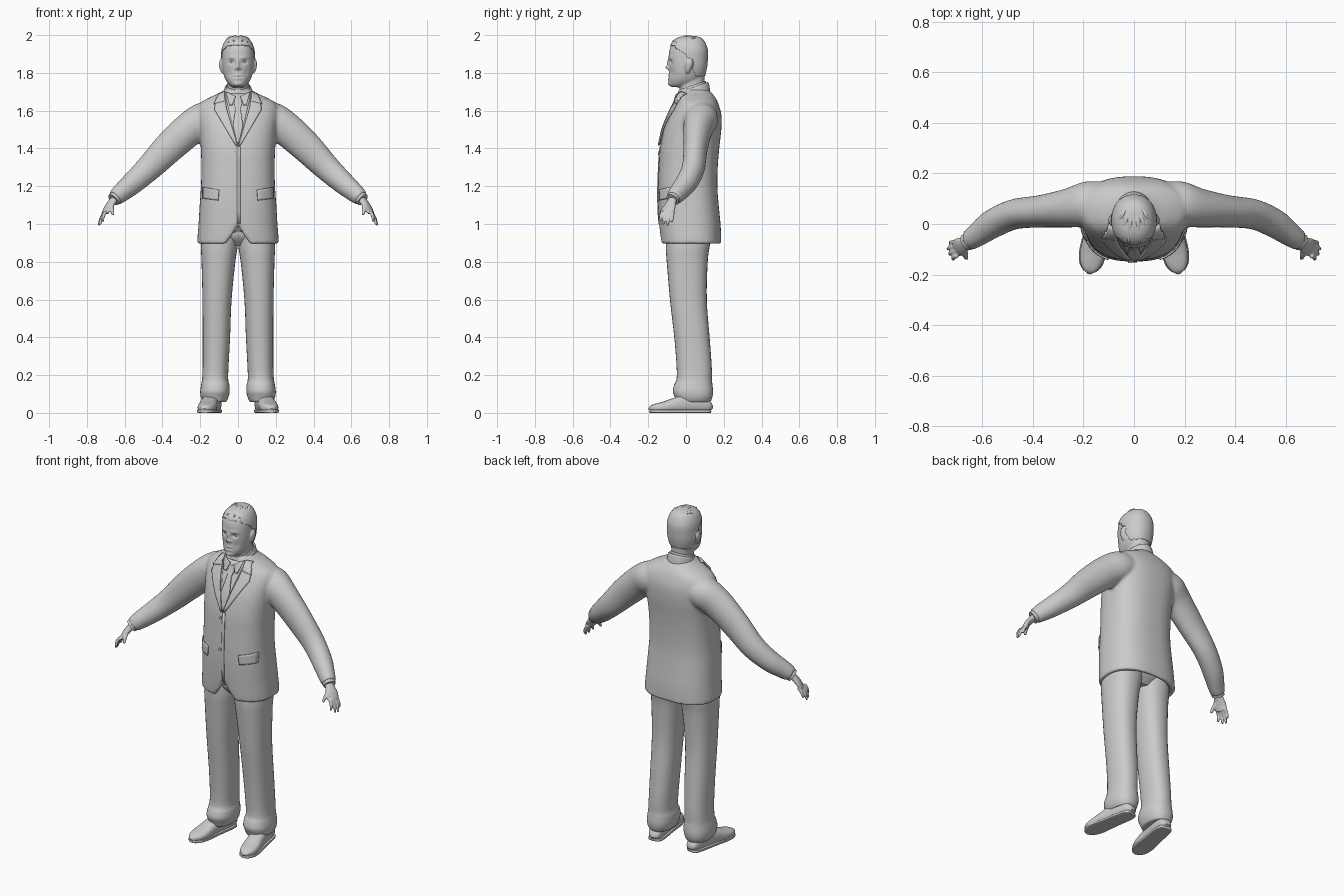
import bpy, bmesh, math
from mathutils import Vector as V
from mathutils.bvhtree import BVHTree

GREY = bpy.data.materials.new("plain grey")
GREY.diffuse_color = (0.6, 0.6, 0.6, 1)


def finish(name, bm, angle=40):
    bmesh.ops.recalc_face_normals(bm, faces=bm.faces)
    me = bpy.data.meshes.new(name)
    bm.to_mesh(me)
    bm.free()
    me.materials.append(GREY)
    ob = bpy.data.objects.new(name, me)
    bpy.context.collection.objects.link(ob)
    bpy.ops.object.select_all(action='DESELECT')
    ob.select_set(True)
    bpy.context.view_layer.objects.active = ob
    bpy.ops.object.shade_smooth_by_angle(angle=math.radians(angle))
    return ob


def fuse(ob, voxel, smooth):
    """Melt overlapping lofts into one smooth skin."""
    bpy.context.view_layer.objects.active = ob
    m = ob.modifiers.new("fuse", 'REMESH')
    m.mode, m.voxel_size, m.use_smooth_shade = 'VOXEL', voxel, True
    s = ob.modifiers.new("soften", 'SMOOTH')
    s.factor, s.iterations = 0.5, smooth
    for n in ("fuse", "soften"):
        bpy.ops.object.modifier_apply(modifier=n)


def h(z, cx, rx, y0, y1, n=2.2, tilt=0):
    """Horizontal ring: centre, two half axes, squareness."""
    return V((cx, (y0 + y1) / 2, z)), V((rx, 0, 0)), V((0, (y1 - y0) / 2, tilt)), n


def tube(pts, n=2):
    """Rings across a path of (point, half width, half height)."""
    out = []
    for i, (p, a, b) in enumerate(pts):
        d = (V(pts[min(i + 1, len(pts) - 1)][0]) - V(pts[max(i - 1, 0)][0])).normalized()
        u = d.cross(V((0, 0, 1))).normalized()
        out.append((V(p), u * a, u.cross(d) * b, n))
    return out


def loft(bm, rings, seg=32, sub=4):
    def cat(a, b, c, d, t):
        return 0.5 * (2 * b + (c - a) * t + (2 * a - 5 * b + 4 * c - d) * t * t
                      + (3 * b - a - 3 * c + d) * t ** 3)
    R, last = [], len(rings) - 1
    for i in range(last):
        q = [rings[max(0, min(last, i + k))] for k in (-1, 0, 1, 2)]
        for j in range(sub):
            R.append([cat(*[r[k] for r in q], j / sub) for k in range(4)])
    R.append(rings[-1])
    loops = []
    for c, u, v, n in R:
        loop = []
        for k in range(seg):
            a = 2 * math.pi * k / seg
            ca, sa = math.cos(a), math.sin(a)
            loop.append(bm.verts.new(c + u * math.copysign(abs(ca) ** (2 / n), ca)
                                     + v * math.copysign(abs(sa) ** (2 / n), sa)))
        loops.append(loop)
    for a, b in zip(loops, loops[1:]):
        for k in range(seg):
            bm.faces.new((a[k], a[k - 1], b[k - 1], b[k]))
    bm.faces.new(loops[0])
    bm.faces.new(loops[-1])


def side(pts, s):
    return [((s * p[0], p[1], p[2]), a, b) for p, a, b in pts]


# Jacket: body and sleeves melted together
bm = bmesh.new()
loft(bm, [h(.95, 0, .185, -.105, .15), h(.905, 0, .192, -.112, .16), h(.895, 0, .213, -.132, .184, 2.5),
          h(.92, 0, .215, -.137, .186, 2.5), h(1.0, 0, .209, -.143, .183, 2.5), h(1.1, 0, .203, -.148, .173, 2.5),
          h(1.2, 0, .196, -.148, .166, 2.5), h(1.3, 0, .194, -.144, .168, 2.5), h(1.4, 0, .197, -.138, .176, 2.5),
          h(1.5, 0, .205, -.118, .187, 2.5), h(1.58, 0, .215, -.088, .187, 2.4), h(1.635, 0, .205, -.06, .172, 2.3),
          h(1.67, 0, .15, -.048, .155), h(1.695, 0, .095, -.042, .135), h(1.72, 0, .06, -.03, .11)], 48)
for v in bm.verts:      # front edges curve away at the hem
    if v.co.z < .99 and v.co.y < -.07 and abs(v.co.x) < .06:
        v.co.z += (.06 - abs(v.co.x)) * 1.7 * max(0, 1 - (v.co.z - .895) / .1)
ARM = [((.13, .085, 1.565), .085, .085), ((.185, .078, 1.55), .09, .093), ((.26, .063, 1.50), .077, .09),
       ((.37, .05, 1.40), .064, .083), ((.475, .038, 1.293), .06, .07), ((.56, .0, 1.215), .057, .06),
       ((.625, -.047, 1.16), .046, .05), ((.652, -.066, 1.137), .04, .042)]
for s in (1, -1):
    loft(bm, tube(side(ARM, s)))
jacket = finish("jacket", bm)
fuse(jacket, .009, 5)
tree = BVHTree.FromObject(jacket, bpy.context.evaluated_depsgraph_get())


def patch(name, left, right, off, thick, n=6, mirror=True):
    """Thin cloth between two (x, z) edges, laid on the jacket front."""
    bm, rows = bmesh.new(), []

    def fine(e):
        return [V(a).lerp(V(b), t / 6) for a, b in zip(e, e[1:]) for t in range(6)] + [V(e[-1])]
    for a, b in zip(fine(left), fine(right)):
        row = []
        for k in range(n + 1):
            p = a.lerp(b, k / n)
            hit = tree.ray_cast(V((p.x, -1, p.y)), V((0, 1, 0)))[0]
            y = min(hit.y, .05) if hit else .03
            row.append(bm.verts.new((p.x, y - off, p.y)))
        rows.append(row)
    for r, q in zip(rows, rows[1:]):
        for k in range(n):
            bm.faces.new((r[k], r[k + 1], q[k + 1], q[k]))
    ob = finish(name, bm)
    m = ob.modifiers.new("thickness", 'SOLIDIFY')
    m.thickness, m.offset = thick, 0
    if mirror:
        ob.modifiers.new("other side", 'MIRROR')
    return ob


# Shirt front, tie, lapels, pocket flaps, front edge
patch("shirt_front", [(-.07, 1.69), (-.002, 1.42)], [(.07, 1.69), (.002, 1.42)], .002, .004, 12, False)
patch("tie", [(-.016, 1.665), (-.02, 1.635), (-.013, 1.61), (-.027, 1.52), (-.004, 1.425)],
      [(.016, 1.665), (.02, 1.635), (.013, 1.61), (.027, 1.52), (.004, 1.425)], .008, .008, 6, False)
patch("shirt_collar_point", [(.012, 1.675), (.03, 1.63)], [(.065, 1.70), (.045, 1.63)], .009, .007)
patch("lapel", [(.073, 1.69), (.06, 1.61), (.002, 1.415)], [(.115, 1.665), (.125, 1.605), (.012, 1.415)], .009, .009)
patch("collar_leaf", [(.07, 1.70), (.07, 1.65)], [(.10, 1.69), (.127, 1.635)], .012, .008)
patch("pocket_flap", [(.10, 1.18), (.105, 1.125)], [(.185, 1.195), (.185, 1.135)], .004, .007)
patch("front_edge", [(-.004, 1.41), (-.004, 1.0)], [(.012, 1.41), (.012, 1.0)], .002, .005, 2, False)

# Buttons
bm = bmesh.new()
for z in (1.375, 1.19):
    y = tree.ray_cast(V((-.015, -1, z)), V((0, 1, 0)))[0].y
    loft(bm, [(V((-.015, y - d, z)), V((.009, 0, 0)), V((0, 0, .009)), 2) for d in (0, .007)], 12, 1)
finish("buttons", bm)

# Collars round the neck, higher at the back
bm = bmesh.new()
loft(bm, [h(1.665, 0, .085, -.05, .13, 2, .02), h(1.70, 0, .076, -.046, .125, 2, .025),
          h(1.722, 0, .070, -.04, .118, 2, .028), h(1.722, 0, .062, -.03, .108, 2, .026)])
finish("jacket_collar", bm)
bm = bmesh.new()
loft(bm, [h(1.67, 0, .07, -.043, .11, 2, .02), h(1.725, 0, .064, -.043, .107, 2, .025),
          h(1.732, 0, .058, -.035, .10, 2, .025)])
finish("shirt_collar", bm)

# Trousers
bm = bmesh.new()
for s in (1, -1):
    loft(bm, [h(z, s * (a + b) / 2, (b - a) / 2, y0, y1, 2.3) for z, a, b, y0, y1 in [
        (.97, -.005, .19, -.105, .14), (.88, .002, .196, -.107, .125), (.8, .014, .193, -.102, .115),
        (.6, .034, .188, -.085, .11), (.4, .042, .187, -.062, .125), (.25, .05, .187, -.05, .136),
        (.18, .052, .19, -.05, .137), (.15, .046, .195, -.062, .14), (.115, .044, .20, -.07, .143),
        (.085, .05, .197, -.06, .14), (.06, .062, .185, -.05, .13), (.058, .075, .175, -.04, .12)]])
loft(bm, [h(.98, 0, .18, -.10, .15), h(.93, 0, .16, -.09, .13), h(.885, 0, .07, -.05, .09)])
finish("trousers", bm)

# Shoes with soles, toes turned out
SHOE = [(.13, .018, .03), (.12, .034, .055), (.08, .042, .10), (.0, .044, .10), (-.06, .047, .08),
        (-.11, .05, .062), (-.155, .043, .05), (-.18, .028, .04), (-.192, .01, .025)]
for name, grow, cut in (("shoes", 0, 1), ("soles", .004, 0)):
    bm = bmesh.new()
    for s in (1, -1):
        path = [((.122 + .17 * (.13 - y), y, t / 2 if cut else .009), w + grow, t / 2 if cut else .009)
                for y, w, t in SHOE]
        loft(bm, tube(side(path, s), 2.6 if cut else 6), 24)
    for v in bm.verts:
        v.co.z = max(v.co.z, .004 if cut else 0)
    finish(name, bm)

# Hands: palm, four fingers and thumb melted together, plus shirt cuffs
bm, cuffs = bmesh.new(), bmesh.new()
HAND = [[((.635, -.055, 1.155), .024, .02), ((.662, -.074, 1.122), .026, .019), ((.685, -.088, 1.09), .036, .016),
         ((.703, -.097, 1.058), .034, .012)]]
for y, tip in ((-.07, (.728, -.075, 1.01)), (-.088, (.737, -.098, .992)),
               (-.106, (.730, -.120, .997)), (-.124, (.715, -.140, 1.012))):
    k = V((.70, y, 1.066))
    HAND.append([(k, .010, .010), (k.lerp(V(tip), .5) + V((.006, 0, .003)), .0095, .009), (tip, .006, .006)])
HAND.append([((.672, -.085, 1.108), .012, .012), ((.668, -.118, 1.08), .012, .011), ((.662, -.138, 1.048), .007, .007)])
for s in (1, -1):
    for part in HAND:
        loft(bm, tube(side(part, s)), 16)
    loft(cuffs, tube(side([((.64, -.058, 1.147), .036, .038), ((.66, -.072, 1.128), .035, .036)], s)), 24)
hands = finish("hands", bm)
fuse(hands, .0045, 2)
finish("shirt_cuffs", cuffs)

# Head with neck and ears
bm = bmesh.new()
loft(bm, [h(1.992, 0, .02, -.01, .05), h(1.982, 0, .048, -.045, .08), h(1.96, 0, .070, -.072, .098),
          h(1.92, 0, .084, -.088, .112), h(1.87, 0, .086, -.092, .112), h(1.83, 0, .084, -.09, .108),
          h(1.79, 0, .076, -.091, .098), h(1.76, 0, .064, -.092, .08), h(1.735, 0, .044, -.088, .04),
          h(1.724, 0, .026, -.072, .0)], 40)
loft(bm, [h(1.66, 0, .056, -.032, .095), h(1.73, 0, .056, -.034, .097), h(1.83, 0, .06, -.02, .10)])
for s in (1, -1):
    loft(bm, [h(1.80, s * .084, .005, .0, .015), h(1.82, s * .088, .009, -.004, .026),
              h(1.85, s * .091, .010, -.006, .036), h(1.872, s * .089, .006, .005, .03)], 16)
head = finish("head", bm)
fuse(head, .005, 3)
# Face relief: x, z, spread x, spread z, push back
RELIEF = [(.034, 1.858, .014, .010, .012), (.034, 1.882, .022, .007, -.004), (0, 1.85, .008, .022, -.010),
          (0, 1.828, .010, .010, -.016), (.013, 1.823, .006, .006, -.007), (0, 1.787, .022, .005, -.004),
          (0, 1.779, .022, .0025, .005), (0, 1.770, .018, .005, -.005), (0, 1.74, .02, .010, -.006),
          (.045, 1.80, .015, .018, .004)]
for v in head.data.vertices:
    if v.co.y < -.02:
        x, z = v.co.x, v.co.z
        for cx, cz, sx, sz, d in RELIEF:
            v.co.y += d * math.exp(-((abs(x) - cx) / sx) ** 2 - ((z - cz) / sz) ** 2)

# Eyes
bm = bmesh.new()
for s in (1, -1):
    loft(bm, [(V((s * .034, -.0725 + d, 1.858)), V((r, 0, 0)), V((0, 0, r * .55)), 2)
              for d, r in ((.01, .013), (0, .012), (-.003, .006))], 16)
finish("eyes", bm)

# Hair: raised shell over the crown and back of the skull
bm = bmesh.new()
bm.from_mesh(head.data)
bm.normal_update()


def hairy(c):
    if c.y < .0:
        return c.z > 1.943 + .15 * max(0, -c.y - .06) if abs(c.x) < .06 else c.z > 1.90 - .6 * c.y
    return c.z > max(1.785, 1.90 - 2.2 * c.y) and (abs(c.x) < .087 or c.z > 1.885)


bmesh.ops.delete(bm, geom=[f for f in bm.faces if not hairy(f.calc_center_median())], context='FACES')
for v in bm.verts:
    v.co += v.normal * .004
hair = finish("hair", bm)
hair.modifiers.new("thickness", 'SOLIDIFY').thickness = .006

# Swept locks fanning from the crown to the front and sides
bm = bmesh.new()
for s in (1, -1):
    for x0, x1, y1, z1 in ((.008, .022, -.07, 1.968), (.014, .05, -.055, 1.96), (.02, .07, -.01, 1.952)):
        a, c = V((s * x0, .085, 1.972)), V((s * x1, y1, z1))
        m = a.lerp(c, .5) + V((0, 0, .024))
        loft(bm, tube([(a, .003, .003), (m, .009, .006), (c, .004, .004)]), 10)
finish("hair_locks", bm)
